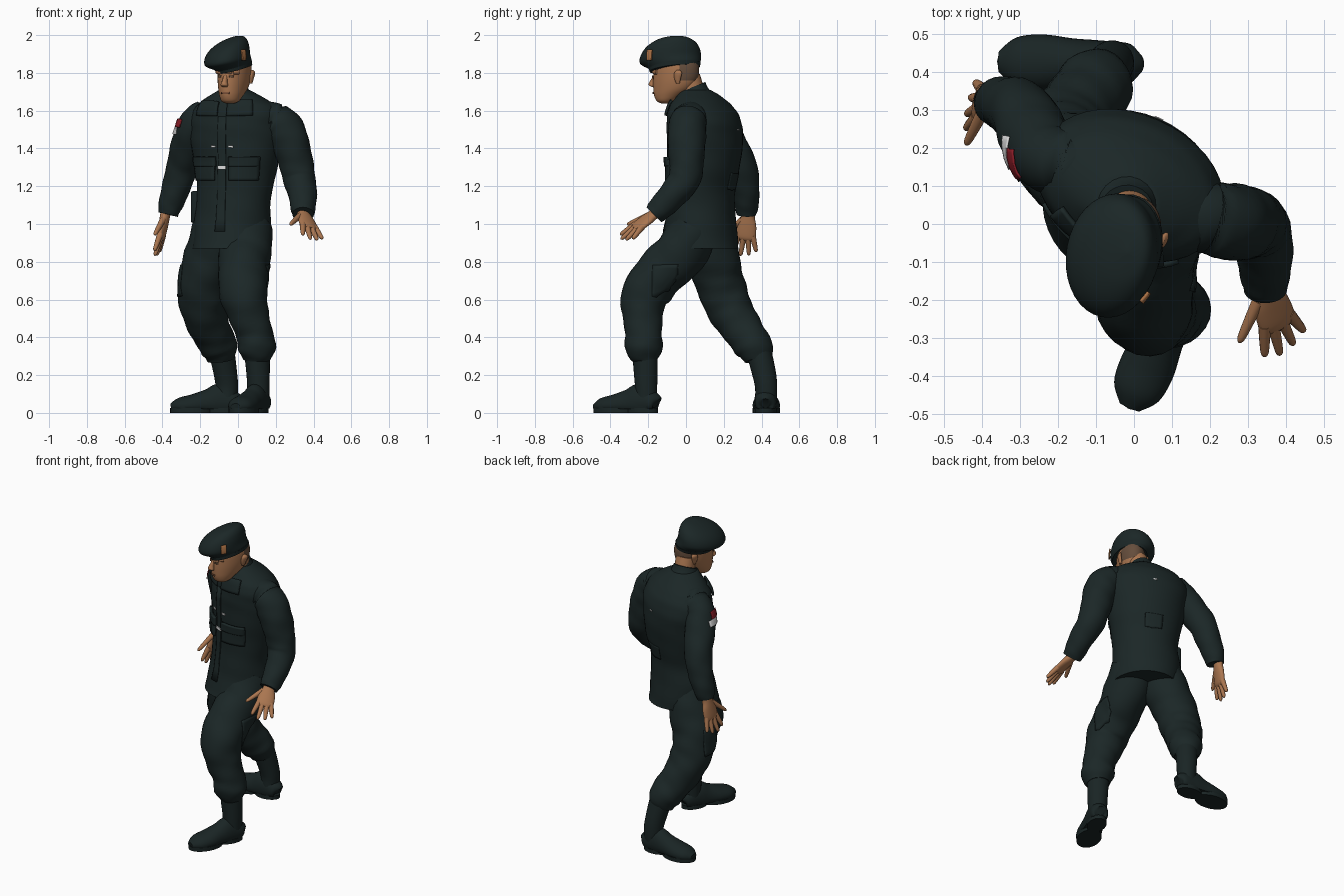
import bpy, bmesh, math
from mathutils import Matrix, Vector

cube = bpy.data.objects.get("Cube")
if cube:
    bpy.data.objects.remove(cube)


def material(name, *rgb):
    mat = bpy.data.materials.new(name)
    mat.use_nodes = True
    mat.diffuse_color = (*rgb, 1)
    shader = mat.node_tree.nodes["Principled BSDF"]
    shader.inputs["Base Color"].default_value = (*rgb, 1)
    shader.inputs["Roughness"].default_value = .8
    return mat


CLOTH = material("dark green cloth", .011, .02, .02)
LEATHER = material("black green leather", .01, .018, .018)
SKIN = material("tan skin", .4, .18, .08)
LIP = material("brown lip", .24, .1, .05)
HAIR = material("cropped hair", .13, .075, .045)
GOLD = material("copper badge", .42, .17, .06)
RED = material("red", .25, .012, .02)
WHITE = material("white", .7, .7, .7)
TURN = math.radians(-23)      # the body and head twist to the model's right


def finish(name, bm, *mats):
    mesh = bpy.data.meshes.new(name)
    bmesh.ops.recalc_face_normals(bm, faces=bm.faces)
    bm.to_mesh(mesh)
    bm.free()
    for mat in mats:
        mesh.materials.append(mat)
    obj = bpy.data.objects.new(name, mesh)
    bpy.context.collection.objects.link(obj)
    return obj


def spline(a, b, c, d, t):
    return b + (c - a) * (t / 2) + (a * 2 - b * 5 + c * 4 - d) * (t * t / 2) \
        + (b * 3 - a - c * 3 + d) * (t ** 3 / 2)


def tube(name, mat, rings, yaw=0, axis=None, wrinkle=0, place=None, floor=None,
         sides=24, steps=5):
    """Smooth skin through rings of (x, y, z, half width, half depth)."""
    keys = [Vector(r if len(r) == 5 else (*r, r[-1])) for r in rings]
    ext = [keys[0]] + keys + [keys[-1]]
    path = [spline(*ext[i:i + 4], k / steps)
            for i in range(len(keys) - 1) for k in range(steps)] + [keys[-1]]
    bm = bmesh.new()
    loops = []
    for i, p in enumerate(path):
        ahead = Vector(path[min(i + 1, len(path) - 1)][:3])
        behind = Vector(path[max(i - 1, 0)][:3])
        n = (Vector(axis) if axis else ahead - behind).normalized()
        ref = Vector((math.cos(yaw), math.sin(yaw), 0))
        if abs(n.dot(ref)) > .9:
            ref = Vector((0, 1, 0))
        u = (ref - n * ref.dot(n)).normalized()
        v = n.cross(u)
        loop = []
        for j in range(sides):
            ang = math.tau * j / sides
            fold = 1 + wrinkle * (math.sin(i * 1.3 + 2 * ang) + math.sin(i * .7 - 3 * ang))
            co = Vector(p[:3]) + (u * max(p[3], .002) * math.cos(ang)
                                  + v * max(p[4], .002) * math.sin(ang)) * fold
            if floor is not None:
                co.z = max(co.z, floor)
            loop.append(bm.verts.new(place @ co if place else co))
        loops.append(loop)
    for low, high in zip(loops, loops[1:]):
        for j in range(sides):
            k = (j + 1) % sides
            bm.faces.new((low[j], low[k], high[k], high[j]))
    bm.faces.new(loops[0][::-1])
    bm.faces.new(loops[-1])
    return finish(name, bm, mat)


def plate(name, mat, target, loc, yaw, w, h, thick=.005):
    """Thin patch that hugs the surface of another part."""
    bm = bmesh.new()
    bmesh.ops.create_grid(bm, x_segments=8, y_segments=8, size=.5)
    bmesh.ops.scale(bm, vec=(w, h, 1), verts=bm.verts)
    obj = finish(name, bm, mat)
    obj.location = loc
    obj.rotation_euler = (math.pi / 2, 0, yaw)
    wrap = obj.modifiers.new("hug", "SHRINKWRAP")
    wrap.target = target
    wrap.wrap_mode = "ABOVE_SURFACE"
    wrap.offset = .003
    solid = obj.modifiers.new("thickness", "SOLIDIFY")
    solid.thickness = thick
    solid.offset = 1
    return obj


def frame(x, y, z, yaw):
    return Matrix.Translation((x, y, z)) @ Matrix.Rotation(yaw, 4, "Z")


# Jacket with sloping shoulders, and collar
jacket = tube("jacket", CLOTH, [
    (-.03, .065, .87, .208, .212), (-.03, .078, 1, .207, .187), (-.02, .08, 1.15, .2, .174),
    (-.01, .095, 1.3, .225, .184), (-.01, .1, 1.45, .25, .192), (-.01, .095, 1.55, .255, .184),
    (-.01, .08, 1.62, .225, .158), (-.015, .07, 1.67, .155, .118), (-.02, .05, 1.71, .08, .08)],
    TURN, (0, 0, 1), .006, sides=40)
tube("collar", CLOTH, [(-.02, .04, 1.64, .11, .115), (-.02, .035, 1.69, .085, .088),
                       (-.02, .035, 1.725, .07, .073)], TURN, (0, -.4, 1))
body = frame(-.01, .1, 0, TURN)
plate("button_placket", CLOTH, jacket, body @ Vector((0, -.19, 1.26)), TURN, .045, .62, .004)
for side, s in (("right", -1), ("left", 1)):
    yaw = TURN + s * .45
    plate(side + "_chest_pocket", CLOTH, jacket, body @ Vector((s * .12, -.17, 1.285)), yaw, .17, .11, .012)
    plate(side + "_pocket_flap", CLOTH, jacket, body @ Vector((s * .12, -.18, 1.33)), yaw, .18, .05, .018)
    plate(side + "_lapel", CLOTH, jacket, body @ Vector((s * .085, -.15, 1.61)), yaw, .13, .08, .012)
    plate(side + "_chest_mark", WHITE, jacket, body @ Vector((s * .05, -.2, 1.41)), TURN, .028, .012)
plate("placket_mark", WHITE, jacket, body @ Vector((0, -.22, 1.3)), TURN, .05, .016, .009)
plate("back_mark", WHITE, jacket, body @ Vector((0, .2, 1.5)), TURN + math.pi, .025, .008, .003)
plate("back_panel", CLOTH, jacket, body @ Vector((0, .19, 1.22)), TURN + math.pi, .12, .09, .003)

# Belt pouch on the right hip
bm = bmesh.new()
bmesh.ops.create_cube(bm, size=1)
bmesh.ops.scale(bm, vec=(.05, .09, .17), verts=bm.verts)
bmesh.ops.bevel(bm, geom=bm.edges, offset=.014, segments=3, affect="EDGES", profile=.5)
pouch = finish("right_belt_pouch", bm, LEATHER)
pouch.matrix_world = frame(*(body @ Vector((-.2, -.05, 1.09))), TURN)

# Trousers, bloused above the boots
left_leg = tube("left_trouser_leg", CLOTH, [
    (.05, .05, .99, .13), (.04, -.025, .85, .138), (.025, -.135, .74, .132), (.03, -.215, .63, .127),
    (.055, -.23, .52, .108), (.088, -.225, .42, .097), (.1, -.222, .34, .1), (.1, -.215, .28, .07)],
    wrinkle=.018)
right_leg = tube("right_trouser_leg", CLOTH, [
    (-.11, .1, .99, .13), (-.14, .14, .85, .138), (-.18, .17, .72, .132), (-.19, .21, .6, .125),
    (-.17, .26, .5, .115), (-.13, .32, .41, .103), (-.1, .365, .34, .098), (-.09, .38, .28, .07)],
    wrinkle=.018)
plate("left_thigh_pocket", CLOTH, left_leg, (.17, -.11, .7), 1.4, .14, .17, .003)
plate("right_thigh_pocket", CLOTH, right_leg, (-.31, .18, .7), -1.5, .14, .17, .003)

# Sleeves
tube("left_sleeve", CLOTH, [
    (.1, .05, 1.555, .085), (.18, .02, 1.555, .092), (.24, .008, 1.515, .1), (.277, .003, 1.43, .1),
    (.307, .003, 1.32, .091), (.327, -.012, 1.23, .085), (.343, -.075, 1.15, .075),
    (.345, -.14, 1.08, .065), (.345, -.17, 1.05, .056)], wrinkle=.015)
right_sleeve = tube("right_sleeve", CLOTH, [
    (-.12, .15, 1.575, .08), (-.18, .16, 1.57, .085), (-.227, .175, 1.52, .092), (-.262, .23, 1.42, .092),
    (-.293, .29, 1.31, .085), (-.325, .312, 1.2, .076), (-.355, .32, 1.11, .066),
    (-.37, .32, 1.05, .052)], wrinkle=.015)
plate("arm_patch_red", RED, right_sleeve, (-.33, .15, 1.54), -1.5, .1, .05)
plate("arm_patch_white", WHITE, right_sleeve, (-.34, .185, 1.495), -1.6, .095, .042)


# Hands: palm, four spread fingers and a thumb
def hand(side, wrist, reach, across):
    x = Vector(reach).normalized()
    y = Vector(across)
    y = (y - x * y.dot(x)).normalized()
    z = x.cross(y)
    place = Matrix.Translation(wrist) @ Matrix((x, y, z)).transposed().to_4x4()
    tube(side + "_palm", SKIN, [(-.04, 0, 0, .034, .028), (.01, 0, 0, .036, .026),
                                (.06, 0, 0, .05, .024), (.12, 0, 0, .052, .019),
                                (.14, 0, 0, .035, .01)], place=place)
    fingers = [("index", -.036, -.25, .1), ("middle", -.012, -.06, .118),
               ("ring", .012, .12, .11), ("little", .036, .32, .09), ("thumb", -.03, -.7, .13)]
    for name, off, spread, size in fingers:
        start = Vector((.03 if name == "thumb" else .11, off, 0))
        way = Vector((math.cos(spread), math.sin(spread), -.1)) * size
        tube(f"{side}_{name}", SKIN, [(*(start + way * t), r) for t, r in
                                      ((0, .017), (.5, .014), (.9, .01), (1, .002))],
             place=place, sides=12)


hand("left", (.345, -.165, 1.055), (.06, -.175, -.13), (1, .2, -.45))
hand("right", (-.385, .33, 1.05), (-.04, -.025, -.22), (.2, 1, -.1))


# Boots
def boot(side, ankle, top, yaw):
    x, y = ankle
    tx, ty = top
    tube(side + "_boot_shaft", LEATHER, [(tx, ty, .33, .068), (x, y, .16, .06), (x, y, .05, .056)],
         wrinkle=.008)
    place = frame(x, y, 0, yaw)
    tube(side + "_boot_foot", LEATHER, [
        (0, .065, .05, .02, .03), (0, .05, .055, .052, .055), (0, -.03, .06, .06, .095),
        (0, -.1, .05, .064, .075), (0, -.18, .04, .073, .058), (0, -.25, .035, .064, .045),
        (0, -.295, .03, .028, .02)], place=place, floor=.02)
    for part, mid, w, d in (("sole", -.188, .073, .112), ("heel", -.02, .057, .085)):
        tube(f"{side}_{part}", LEATHER, [(0, mid, z, w, d) for z in (0, .025)], axis=(0, 0, 1),
             place=place)


boot("left", (.108, -.212), (.1, -.218), math.radians(-24))
boot("right", (-.06, .422), (-.088, .385), math.radians(-91))

# Head: back of the skull takes the hair colour
skull = frame(-.018, -.05, 0, TURN)
tube("neck", SKIN, [(-.01, .05, 1.6, .06), (-.012, .035, 1.7, .062), (-.012, .015, 1.78, .06)])
head = tube("head", SKIN, [
    (0, -.06, 1.638, .02, .025), (0, -.06, 1.65, .045, .05), (0, -.045, 1.68, .06, .08),
    (0, -.02, 1.72, .072, .11), (0, -.005, 1.77, .08, .125), (0, 0, 1.83, .082, .125),
    (0, 0, 1.87, .075, .11)], axis=(0, 0, 1), place=skull, sides=32)
head.data.materials.append(HAIR)
back = skull.inverted()
for face in head.data.polygons:
    c = back @ face.center
    face.material_index = int(c.y > .04 and c.z > 1.76)
tube("nose", SKIN, [(0, -.118, 1.79, .01, .01), (0, -.135, 1.755, .014, .018),
                    (0, -.14, 1.735, .02, .018), (0, -.13, 1.725, .012, .008)],
     axis=(0, 0, 1), place=skull, sides=16)
tube("brow", SKIN, [(x, y, 1.805, .013) for x, y in
                    ((-.06, -.085), (-.03, -.115), (.03, -.115), (.06, -.085))],
     place=skull, sides=12)
plate("mouth", LIP, head, skull @ Vector((0, -.125, 1.695)), TURN, .045, .01, .003)
for side, s in (("right", -1), ("left", 1)):
    plate(side + "_eye", HAIR, head, skull @ Vector((s * .034, -.12, 1.78)), TURN + s * .3, .026, .01)
    tube(side + "_ear", SKIN, [(s * .076, .04, 1.745, .008, .01), (s * .081, .04, 1.77, .01, .018),
                               (s * .086, .045, 1.8, .01, .022), (s * .082, .045, 1.815, .005, .01)],
         axis=(0, 0, 1), place=skull, sides=16)

# Beret, pulled down to the right, with badge
lean = (-.24, -.08, 1)
beret = tube("beret", CLOTH, [
    (-.02, -.06, 1.825, .092, .13), (-.028, -.065, 1.842, .102, .142), (-.055, -.082, 1.868, .122, .164),
    (-.057, -.082, 1.91, .119, .158), (-.047, -.078, 1.95, .098, .13), (-.03, -.075, 1.98, .058, .078),
    (-.02, -.075, 1.993, .004, .004)], math.radians(-10), lean, sides=36)
tube("beret_band", LEATHER, [(-.018, -.06, 1.82, .095, .135), (-.024, -.06, 1.84, .1, .14)],
     math.radians(-10), lean, sides=36)
plate("beret_badge", GOLD, beret, (.04, -.2, 1.895), .65, .036, .062, .008)

# Smooth shading with sharp hems
bpy.ops.object.select_all(action="DESELECT")
for obj in bpy.context.collection.objects:
    if obj.type == "MESH":
        obj.select_set(True)
        bpy.context.view_layer.objects.active = obj
bpy.ops.object.shade_smooth_by_angle(angle=math.radians(50))
